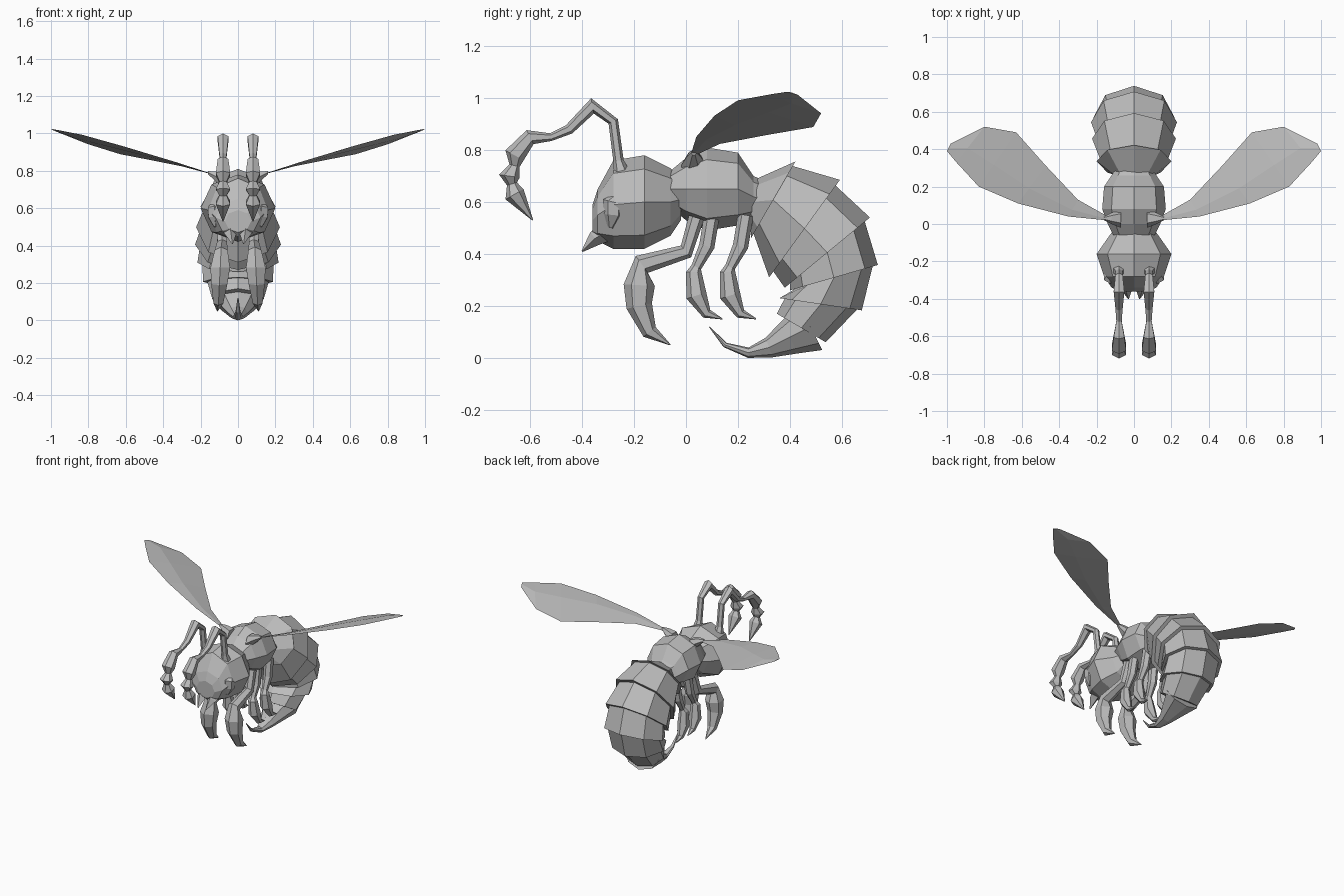
import bpy, bmesh, math
from mathutils import Vector

if "Cube" in bpy.data.objects:
    bpy.data.objects.remove(bpy.data.objects["Cube"])

grey = bpy.data.materials.new("plain_grey")
grey.use_nodes = True
colour = (0.5, 0.5, 0.5, 1)
grey.diffuse_color = colour
grey.node_tree.nodes["Principled BSDF"].inputs["Base Color"].default_value = colour

side_axis = Vector((1, 0, 0))
up_axis = Vector((0, 0, 1))


def loft(name, rings, mirror=False):
    """Skin a list of closed point rings, capping both ends."""
    bm = bmesh.new()
    rows = [[bm.verts.new(point) for point in ring] for ring in rings]
    for row, following in zip(rows, rows[1:]):
        for i in range(len(row)):
            bm.faces.new((row[i - 1], row[i], following[i], following[i - 1]))
    bm.faces.new(rows[0])
    bm.faces.new(rows[-1])
    bmesh.ops.recalc_face_normals(bm, faces=bm.faces)
    mesh = bpy.data.meshes.new(name)
    bm.to_mesh(mesh)
    bm.free()
    mesh.materials.append(grey)
    part = bpy.data.objects.new(name, mesh)
    bpy.context.collection.objects.link(part)
    if mirror:
        part.modifiers.new("other_side", 'MIRROR')


def ellipse(centre, u, v, sides):
    """Ring of points around a centre, starting at the end of axis u."""
    angles = [math.tau * i / sides for i in range(sides)]
    return [centre + u * math.cos(a) + v * math.sin(a) for a in angles]


def body(name, sections):
    """Upright rings given as y, z, half height, half width."""
    loft(name, [ellipse(Vector((0, y, z)), up_axis * height, side_axis * width, 8)
                for y, z, height, width in sections])


def limb(name, path, x_start, x_end, flatness=1, sides=6, mirror=True):
    """Tapering tube along y, z, radius points, drifting sideways evenly."""
    last = len(path) - 1
    centres = [Vector((x_start + (x_end - x_start) * i / last, y, z))
               for i, (y, z, radius) in enumerate(path)]
    rings = []
    for i, (y, z, radius) in enumerate(path):
        direction = centres[min(i + 1, last)] - centres[max(i - 1, 0)]
        depth = direction.cross(side_axis).normalized() * radius
        rings.append(ellipse(centres[i], depth, side_axis * radius * flatness, sides))
    loft(name, rings, mirror)


# Head, narrow at the face and widest near the back
body("head", [(-.36, .53, .06, .07), (-.34, .55, .1, .12), (-.28, .59, .17, .16),
              (-.16, .6, .18, .2), (-.06, .6, .13, .13), (-.02, .61, .08, .1)])

# Thorax, a barrel between two narrow necks
body("thorax", [(-.06, .65, .07, .11), (0, .65, .12, .14), (.08, .65, .16, .17),
                (.2, .65, .14, .16), (.26, .62, .08, .12), (.33, .6, .07, .08)])

# Abdomen: plates fan around an arc, each stepping in where the next begins
arc_centre = Vector((0, .37, .39))
arc_radius = .37
belly_line = [(.25, .46), (.32, .31), (.38, .27), (.4, .26), (.36, .23), (.35, .17)]
abdomen_rings = [ellipse(Vector((0, .25, .6)), up_axis * .08, side_axis * .09, 8)]
for i, (y, z) in enumerate(belly_line):
    angle = math.radians(82 - 29 * i)
    back = arc_centre + arc_radius * Vector((0, math.cos(angle), math.sin(angle)))
    belly = Vector((0, y, z))
    width = side_axis * (.23 - .009 * (i - 1.8) ** 2)
    for shrink in (1, .88):
        abdomen_rings.append(ellipse((back + belly) / 2, (back - belly) / 2 * shrink,
                                     width * shrink, 8))
loft("abdomen", abdomen_rings)

# Sting curling forward under the body
limb("sting", [(.48, .12, .1), (.4, .08, .07), (.32, .04, .04), (.24, .02, .02),
               (.15, .05, .01), (.09, .12, .002)], 0, 0, 1.3, 8, mirror=False)

# Legs: thin thigh, swollen shin, hooked claw
limb("front_legs", [(.04, .54, .03), (0, .41, .03), (-.17, .36, .04), (-.18, .28, .06),
                    (-.18, .2, .05), (-.14, .1, .03), (-.06, .05, .002)], .08, .11)
for name, offset in (("middle_legs", 0), ("hind_legs", .13)):
    limb(name, [(y + offset, z, radius) for y, z, radius in (
        (.1, .55, .03), (.08, .43, .03), (.04, .35, .02), (.03, .33, .03),
        (.04, .24, .04), (.08, .17, .02), (.14, .15, .002))], .08, .11)

# Antennae, with alternating radii giving the drooping club its teeth
limb("antennae", [(-.25, .72, .03), (-.26, .76, .02), (-.28, .91, .02), (-.36, .97, .03),
                  (-.45, .88, .02), (-.52, .85, .015), (-.6, .85, .03), (-.66, .78, .04),
                  (-.66, .74, .02), (-.68, .7, .04), (-.67, .67, .02), (-.66, .63, .04),
                  (-.59, .53, .002)], .08, .08, 1.1)

# Mandibles
limb("mandibles", [(-.3, .49, .04), (-.35, .46, .03), (-.4, .41, .003)], .05, .03, 1, 4)

# Eyes, shallow faceted bulges
limb("eyes", [(-.26, .63, .01), (-.28, .6, .04), (-.28, .55, .04), (-.29, .5, .01)],
     .13, .12)


# Wings: matching trailing and leading edge points joined by a slight ridge
def wing_point(flat, lift=0):
    """Place a plan position on the sloping wing plane."""
    x, y = flat
    return Vector((x, y, .74 + x / 3 - y / 8 + lift))


trailing = [(.15, .02), (.35, .04), (.62, .11), (.83, .2), (.95, .33), (1, .39)]
leading = [(.14, .04), (.3, .13), (.47, .31), (.63, .49), (.8, .52), (.98, .43)]
wing_rings = []
for rear, front in zip(map(Vector, trailing), map(Vector, leading)):
    middle = rear.lerp(front, .4)
    thickness = min(.012, (rear - front).length / 20)
    wing_rings.append([wing_point(rear), wing_point(middle, thickness),
                       wing_point(front), wing_point(middle, -thickness / 2)])
loft("wings", wing_rings, mirror=True)

# Wing joints on the shoulders
loft("wing_joints", [
    ellipse(Vector((x, .03, z)), Vector((0, radius, 0)), up_axis * radius, 6)
    for x, z, radius in ((.07, .74, .05), (.12, .77, .03), (.16, .79, .01))], mirror=True)
